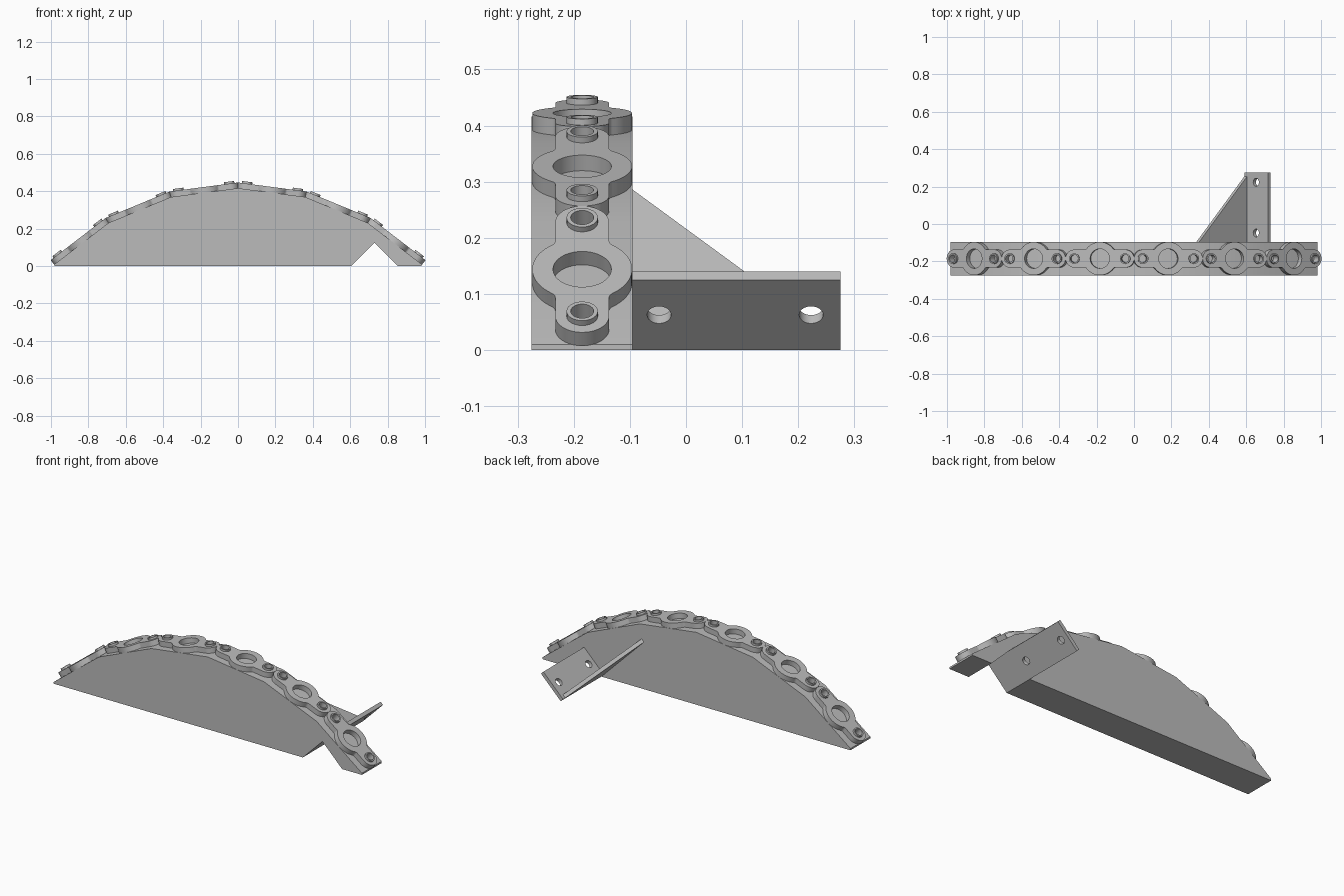
import bpy
from math import sin, cos, pi, radians, sqrt, atan2
from mathutils import Matrix, Vector

cube = bpy.data.objects.get("Cube")
if cube:
    bpy.data.objects.remove(cube)

mat = bpy.data.materials.new("light grey")
mat.use_nodes = True
GREY = (0.5, 0.5, 0.5, 1)
mat.diffuse_color = GREY
mat.node_tree.nodes["Principled BSDF"].inputs["Base Color"].default_value = GREY


def arc(cx, cy, r, a0, a1, n):
    return [(cx + r * cos(a0 + (a1 - a0) * i / n), cy + r * sin(a0 + (a1 - a0) * i / n))
            for i in range(n + 1)]


def circle(cx, cy, r, n=32):
    return arc(cx, cy, r, 0, 2 * pi, n)[:-1]


def slab(name, loops, low, high, place):
    """Extrude a flat outline (first loop) with holes (other loops) from low to high."""
    curve = bpy.data.curves.new(name, "CURVE")
    curve.dimensions = "2D"
    curve.fill_mode = "BOTH"
    curve.extrude = (high - low) / 2
    for loop in loops:
        spline = curve.splines.new("POLY")
        spline.points.add(len(loop) - 1)
        for point, (x, y) in zip(spline.points, loop):
            point.co = (x, y, 0, 1)
        spline.use_cyclic_u = True
    obj = bpy.data.objects.new(name, curve)
    bpy.context.collection.objects.link(obj)
    bpy.ops.object.select_all(action="DESELECT")
    obj.select_set(True)
    bpy.context.view_layer.objects.active = obj
    bpy.ops.object.convert(target="MESH")
    obj = bpy.context.object
    bpy.ops.object.mode_set(mode="EDIT")
    bpy.ops.mesh.select_all(action="SELECT")
    bpy.ops.mesh.remove_doubles(threshold=0.00005)
    bpy.ops.mesh.normals_make_consistent(inside=False)
    bpy.ops.object.mode_set(mode="OBJECT")
    obj.data.transform(place @ Matrix.Translation((0, 0, (low + high) / 2)))
    obj.data.materials.clear()
    obj.data.materials.append(mat)
    bpy.ops.object.shade_smooth_by_angle(angle=radians(25))
    return obj


def tilted(x, y, z, slope):
    """Frame whose local x axis climbs at the given slope, local y stays across."""
    return Matrix.Translation((x, y, z)) @ Matrix.Rotation(-slope, 4, "Y")


# Arched wall: six equal chords, with a V notch in the base
CHORD, BASE, MID_Y, HALF_Y = 0.362, 0.01, -0.185, 0.09
slopes = [radians(a) for a in (37.5, 22.5, 7.5, -7.5, -22.5, -37.5)]
arch = [Vector((-0.98, BASE))]
for a in slopes:
    arch.append(arch[-1] + CHORD * Vector((cos(a), sin(a))))
NOTCH, NOTCH_H = 0.605, 0.125
base = [(arch[-1].x, 0), (NOTCH + 2 * NOTCH_H, 0), (NOTCH + NOTCH_H, NOTCH_H),
        (NOTCH, 0), (arch[0].x, 0)]
upright = Matrix.Translation((0, MID_Y, 0)) @ Matrix.Rotation(pi / 2, 4, "X")
slab("arched_wall", [[tuple(p) for p in arch] + base], -HALF_Y, HALF_Y, upright)

# Link outline: central ring, filleted necks and rounded ends
RING, BORE, TAB, PIN, FILLET = 0.089, 0.052, 0.048, 0.137, 0.015
STUD, STUD_BORE, THICK, STUD_TOP = 0.028, 0.0205, 0.03, 0.041
fy = TAB + FILLET
fx = sqrt((RING + FILLET) ** 2 - fy ** 2)
phi = atan2(fy, fx)
quarter = (arc(PIN, 0, TAB, 0, pi / 2, 10)
           + arc(fx, fy, FILLET, -pi / 2, phi - pi, 5)
           + arc(0, 0, RING, phi, pi / 2, 10)[1:])
half = quarter + [(-x, y) for x, y in quarter[-2::-1]]
outline = half + [(x, -y) for x, y in half[-2:0:-1]]

# One link with two hollow studs on each chord
for i, a in enumerate(slopes):
    mid = (arch[i] + arch[i + 1]) / 2
    place = tilted(mid.x, MID_Y, mid.y, a)
    bores = [circle(s * PIN, 0, STUD_BORE, 24) for s in (-1, 1)]
    slab(f"link_{i + 1}", [outline, circle(0, 0, BORE, 40)] + bores, 0, THICK, place)
    for s, side in ((-1, "right"), (1, "left")):
        slab(f"link_{i + 1}_{side}_stud",
             [circle(s * PIN, 0, STUD, 24), circle(s * PIN, 0, STUD_BORE, 24)],
             THICK, STUD_TOP, place)

# Mounting flange lying along the notch, with two bolt holes
NEAR, FAR, PLATE = MID_Y + HALF_Y, 0.275, 0.021
width = NOTCH_H * sqrt(2)
slab("mounting_flange",
     [[(0, NEAR), (width, NEAR), (width, FAR), (0, FAR)],
      circle(width / 2, -0.048, 0.0215, 24), circle(width / 2, 0.223, 0.0215, 24)],
     0, PLATE, tilted(NOTCH, 0, 0, pi / 4))

# Triangular gusset square to the flange
slab("gusset", [[(0, NEAR), (0.383, NEAR), (0, FAR)]],
     -PLATE, 0, tilted(NOTCH, 0, 0, 3 * pi / 4))
